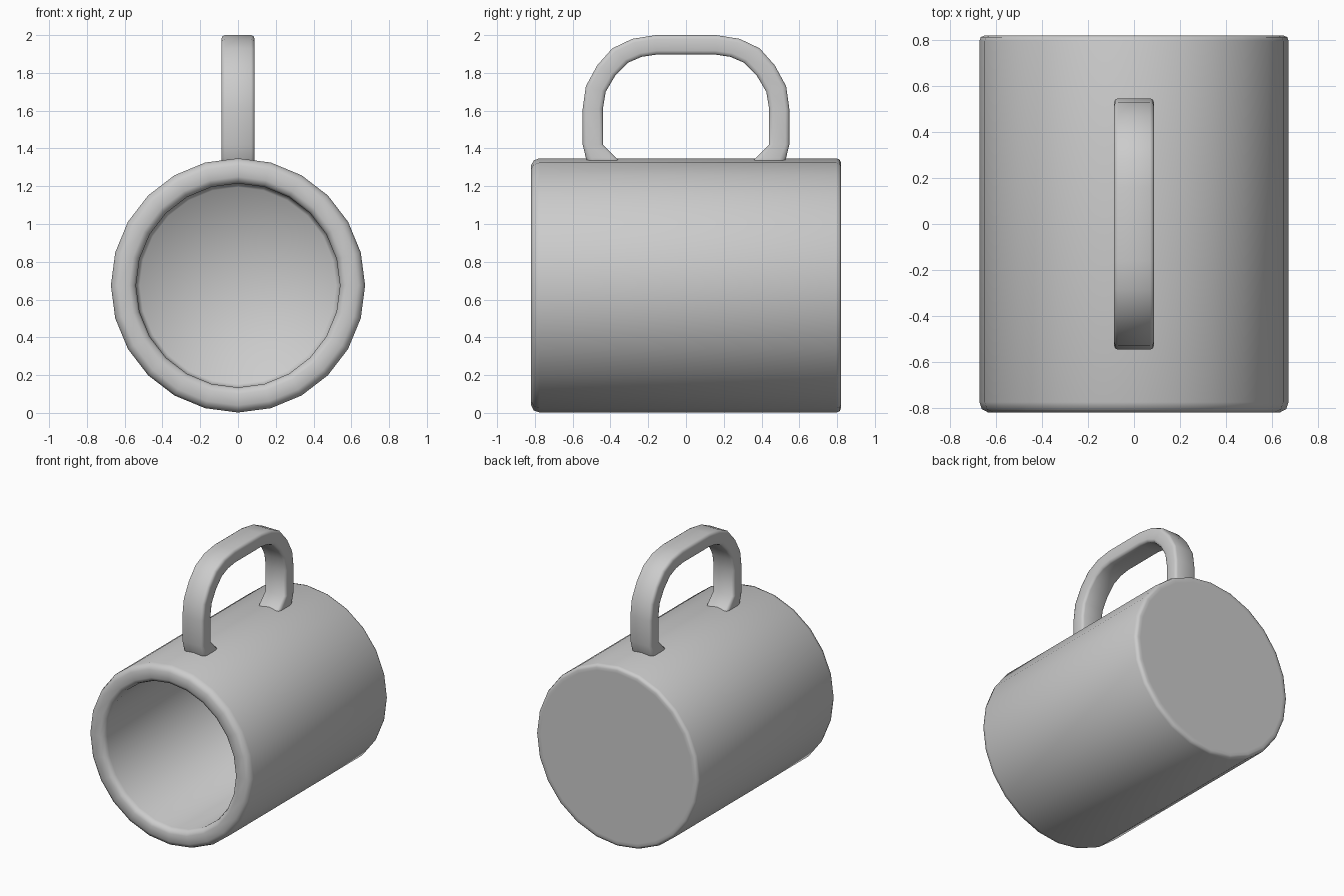
import bpy, bmesh, math
from mathutils import Vector

if "Cube" in bpy.data.objects:
    bpy.data.objects.remove(bpy.data.objects["Cube"])


def finish(bm, name):
    bmesh.ops.remove_doubles(bm, verts=bm.verts, dist=0.0005)
    bmesh.ops.recalc_face_normals(bm, faces=bm.faces)
    for f in bm.faces:
        f.smooth = True
    mesh = bpy.data.meshes.new(name)
    bm.to_mesh(mesh)
    bm.free()
    obj = bpy.data.objects.new(name, mesh)
    bpy.context.collection.objects.link(obj)
    return obj


# Cup body: (radius, y) profile turned around the lying axis
AXIS_Z = 0.675
profile = [(0, 0.82), (0.63, 0.82), (0.651, 0.82), (0.667, 0.813), (0.673, 0.795),
           (0.673, -0.775), (0.662, -0.806), (0.635, -0.82), (0.575, -0.82),
           (0.55, -0.808), (0.54, -0.78), (0.54, 0.66), (0.52, 0.69), (0, 0.70)]
bm = bmesh.new()
verts = [bm.verts.new((0, y, AXIS_Z + r)) for r, y in profile]
edges = [bm.edges.new(pair) for pair in zip(verts, verts[1:])]
bmesh.ops.spin(bm, geom=verts + edges, cent=(0, 0, AXIS_Z), axis=(0, 1, 0),
               angle=math.tau, steps=24, use_duplicate=False)
finish(bm, "mug_body")

# Handle: matching outer and inner (y, z) outline points, mirrored front to back
half = [((0.50, 1.28), (0.33, 1.31)), ((0.53, 1.35), (0.37, 1.35)),
        ((0.547, 1.42), (0.44, 1.42)), ((0.547, 1.61), (0.44, 1.61)),
        ((0.53, 1.73), (0.425, 1.70)), ((0.47, 1.84), (0.375, 1.785)),
        ((0.39, 1.93), (0.305, 1.855)), ((0.285, 1.98), (0.235, 1.885)),
        ((0.16, 2.0), (0.155, 1.897))]
stations = half + [((-o[0], o[1]), (-i[0], i[1])) for o, i in reversed(half)]

# Rounded-rectangle section: (x, fraction from outer to inner)
section = [(-0.07, 0), (0.07, 0), (0.083, 0.06), (0.088, 0.2),
           (0.088, 0.8), (0.083, 0.94), (0.07, 1),
           (-0.07, 1), (-0.083, 0.94), (-0.088, 0.8), (-0.088, 0.2), (-0.083, 0.06)]
bm = bmesh.new()
rings = []
for o, i in stations:
    outer, inner = Vector((0, *o)), Vector((0, *i))
    rings.append([bm.verts.new(outer.lerp(inner, t) + Vector((x, 0, 0))) for x, t in section])
n = len(section)
for a, b in zip(rings, rings[1:]):
    for k in range(n):
        bm.faces.new((a[k], a[(k + 1) % n], b[(k + 1) % n], b[k]))
bm.faces.new(rings[0])
bm.faces.new(rings[-1])
finish(bm, "handle")
